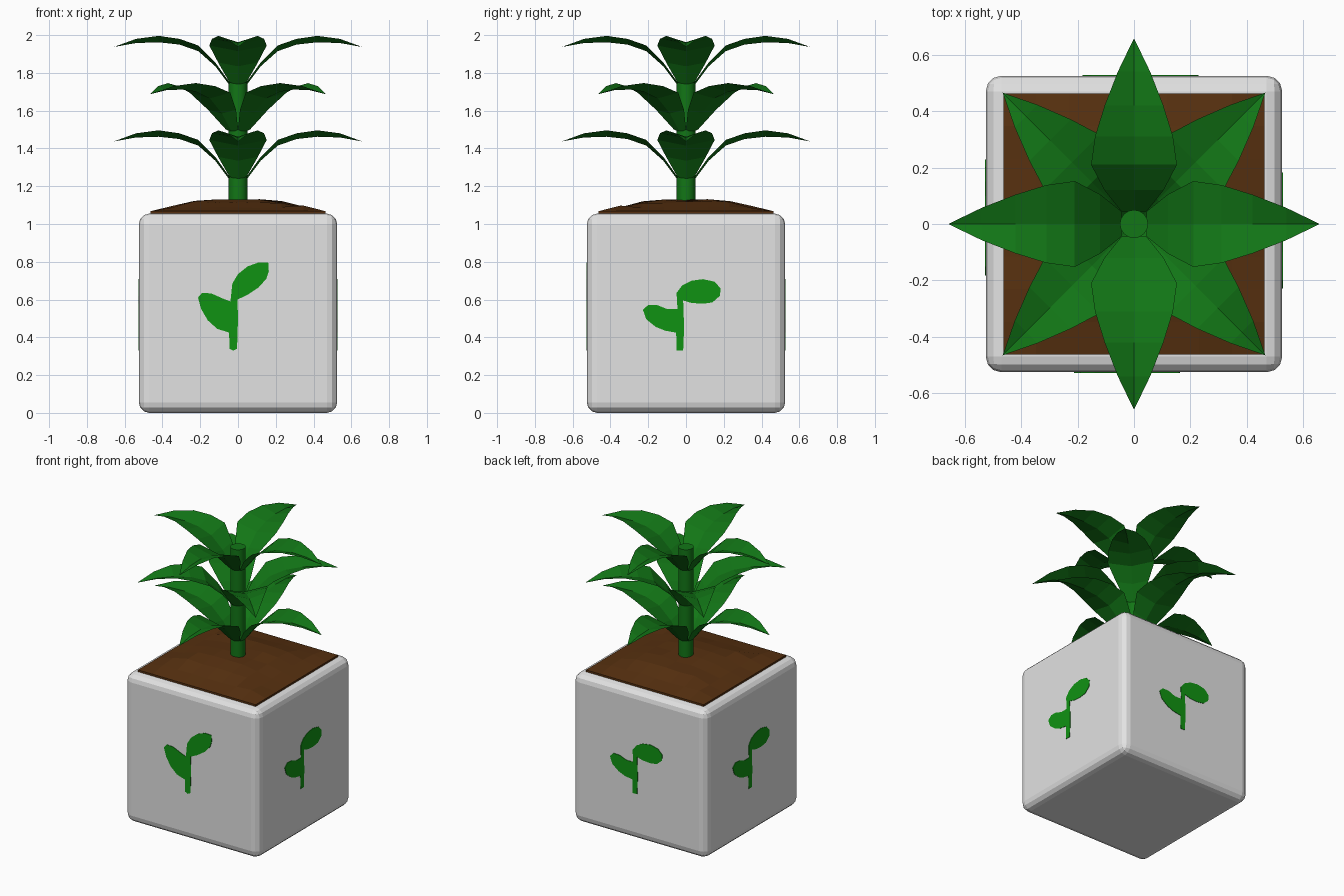
import bpy, bmesh, math, random
from mathutils import Matrix

if "Cube" in bpy.data.objects:
    bpy.data.objects.remove(bpy.data.objects["Cube"])

random.seed(4)


def material(name, rgb):
    m = bpy.data.materials.new(name)
    m.diffuse_color = (*rgb, 1)
    m.use_nodes = True
    m.node_tree.nodes["Principled BSDF"].inputs["Base Color"].default_value = m.diffuse_color
    return m


WHITE = material("pot_white", (0.76, 0.76, 0.76))
SOIL = material("soil_brown", (0.095, 0.03, 0.005))
LEAF = material("leaf_green", (0.006, 0.18, 0.008))
SPROUT = material("sprout_green", (0.005, 0.29, 0.006))


def finish(bm, name, mat):
    me = bpy.data.meshes.new(name)
    bm.to_mesh(me)
    bm.free()
    me.materials.append(mat)
    ob = bpy.data.objects.new(name, me)
    bpy.context.collection.objects.link(ob)
    return ob


# Pot: cube with rounded edges
bm = bmesh.new()
bmesh.ops.create_cube(bm, size=1, matrix=Matrix.Translation((0, 0, 0.5275))
                      @ Matrix.Diagonal((1.05, 1.05, 1.055, 1)))
pot = finish(bm, "pot", WHITE)
bevel = pot.modifiers.new("rounded_edges", "BEVEL")
bevel.width = 0.055
bevel.segments = 3

# Soil: gently mounded slab with an uneven surface
bm = bmesh.new()
bmesh.ops.create_grid(bm, x_segments=8, y_segments=8, size=0.462)
for v in bm.verts:
    d = max(abs(v.co.x), abs(v.co.y)) / 0.462
    v.co.z = 1.068
    if d < 0.99:
        v.co.z += 0.058 * min(1, (1 - d) * 1.7) + random.uniform(-0.008, 0.006)
rim = [e for e in bm.edges if e.is_boundary]
skirt = bmesh.ops.extrude_edge_only(bm, edges=rim)["geom"]
for v in skirt:
    if isinstance(v, bmesh.types.BMVert):
        v.co.z = 1.045
bmesh.ops.recalc_face_normals(bm, faces=bm.faces)
finish(bm, "soil", SOIL)

# Stem
bm = bmesh.new()
bmesh.ops.create_cone(bm, cap_ends=True, segments=16, radius1=0.05, radius2=0.05,
                      depth=0.83, matrix=Matrix.Translation((0, 0, 1.475)))
stem = finish(bm, "stem", LEAF)
for p in stem.data.polygons:
    p.use_smooth = abs(p.normal.z) < 0.5

# Leaf cross-sections: distance out, midrib height, edge height, half width
LEAF_ROWS = [(0.045, 1.735, 1.75, 0.045), (0.12, 1.835, 1.855, 0.105),
             (0.21, 1.915, 1.945, 0.152), (0.31, 1.95, 1.98, 0.138),
             (0.42, 1.962, 1.996, 0.104), (0.54, 1.958, 1.98, 0.057)]


def leaf(name, angle, dz):
    bm = bmesh.new()
    rows = [[bm.verts.new((r, s * w, (ze if s else zm) + dz)) for s in (-1, 0, 1)]
            for r, zm, ze, w in LEAF_ROWS]
    tip = bm.verts.new((0.658, 0, 1.937 + dz))
    for a, b in zip(rows, rows[1:]):
        for i in (0, 1):
            bm.faces.new((a[i], b[i], b[i + 1], a[i + 1]))
    for i in (0, 1):
        bm.faces.new((rows[-1][i], tip, rows[-1][i + 1]))
    bm.transform(Matrix.Rotation(angle, 4, "Z"))
    finish(bm, name, LEAF)


# Three whorls of four leaves, the middle one turned by an eighth
for tier, (dz, turn) in enumerate([(-0.5, 0), (-0.25, 45), (0, 0)]):
    for k in range(4):
        leaf(f"leaf_{tier}_{k}", math.radians(turn + 90 * k), dz)

# Sprout outlines (across, up)
UPRIGHT = [(-0.045, 0.34), (-0.025, 0.33), (-0.005, 0.34), (0, 0.5), (-0.003, 0.6),
           (0.05, 0.625), (0.11, 0.665), (0.15, 0.71), (0.163, 0.75), (0.16, 0.795),
           (0.11, 0.797), (0.05, 0.775), (0, 0.735), (-0.03, 0.685), (-0.04, 0.59),
           (-0.08, 0.605), (-0.14, 0.632), (-0.19, 0.636), (-0.212, 0.61),
           (-0.195, 0.55), (-0.16, 0.49), (-0.11, 0.445), (-0.047, 0.425)]
SPREADING = [(-0.05, 0.33), (-0.015, 0.33), (-0.01, 0.45), (-0.015, 0.595), (0.03, 0.582),
             (0.09, 0.578), (0.14, 0.585), (0.18, 0.62), (0.183, 0.66), (0.15, 0.695),
             (0.09, 0.708), (0.03, 0.7), (-0.02, 0.675), (-0.05, 0.635), (-0.045, 0.55),
             (-0.1, 0.55), (-0.15, 0.57), (-0.2, 0.572), (-0.228, 0.545),
             (-0.21, 0.495), (-0.16, 0.455), (-0.11, 0.435), (-0.052, 0.425)]

# Thin sprout plates on the four pot sides
for k, side in enumerate(("front", "right", "back", "left")):
    bm = bmesh.new()
    outline = UPRIGHT if side == "front" else SPREADING
    face = bm.faces.new([bm.verts.new((x, -0.524, z)) for x, z in outline])
    ext = bmesh.ops.extrude_face_region(bm, geom=[face])["geom"]
    bmesh.ops.translate(bm, vec=(0, -0.004, 0),
                        verts=[g for g in ext if isinstance(g, bmesh.types.BMVert)])
    bmesh.ops.recalc_face_normals(bm, faces=bm.faces)
    bm.transform(Matrix.Rotation(math.radians(90 * k), 4, "Z"))
    finish(bm, f"sprout_{side}", SPROUT)
